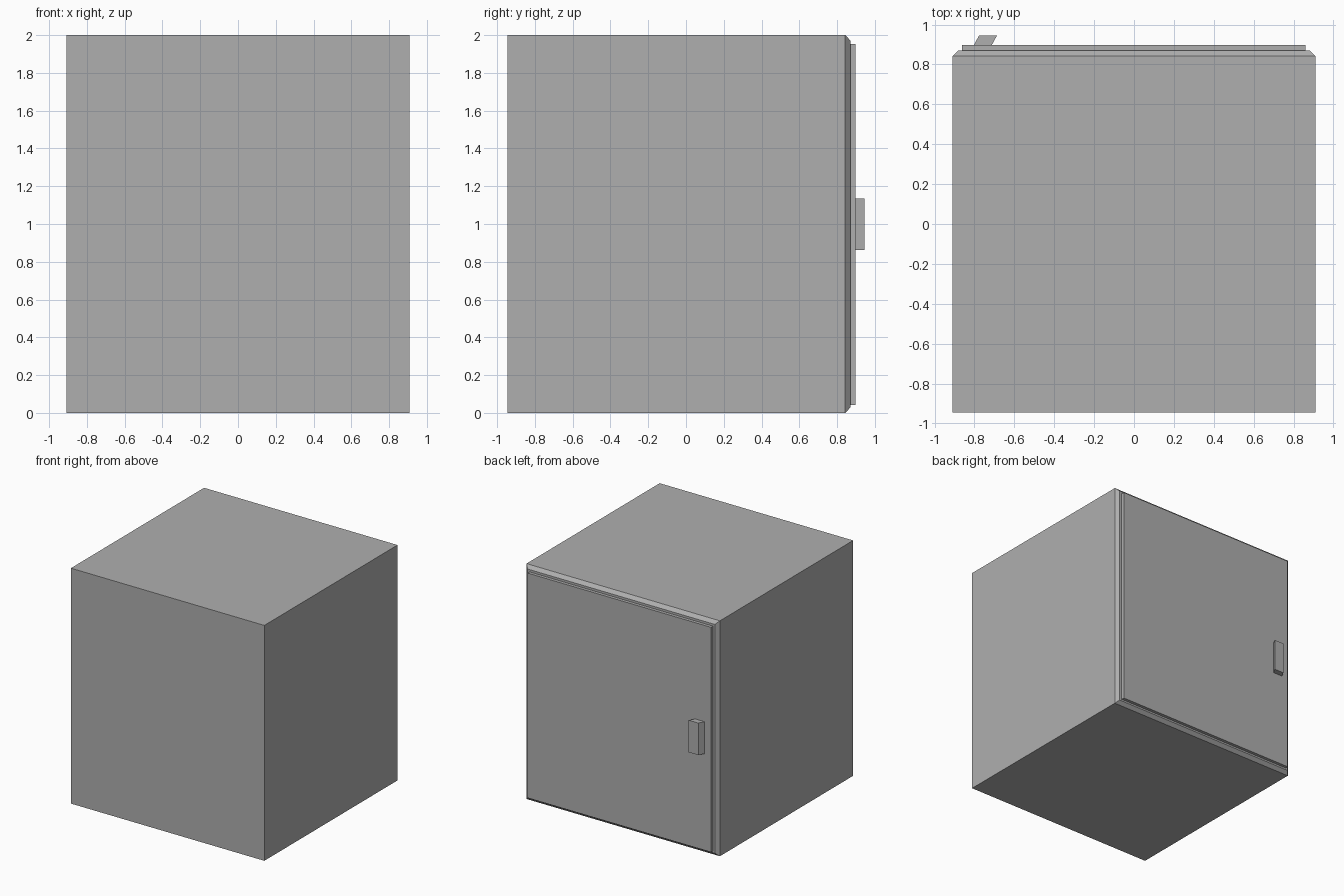
import bpy

if "Cube" in bpy.data.objects:
    bpy.data.objects.remove(bpy.data.objects["Cube"])

# Mid-grey finish shared by all parts
grey = bpy.data.materials.new("grey_finish")
grey.diffuse_color = (0.43, 0.43, 0.43, 1.0)
grey.use_nodes = True
grey.node_tree.nodes["Principled BSDF"].inputs["Base Color"].default_value = grey.diffuse_color


def loft(name, sections):
    """Solid through rectangular sections (y, x0, x1, z0, z1), capped at both ends."""
    verts, faces = [], []
    for y, x0, x1, z0, z1 in sections:
        verts += [(x0, y, z0), (x1, y, z0), (x1, y, z1), (x0, y, z1)]
    for s in range(len(sections) - 1):
        a = 4 * s
        for i in range(4):
            j = (i + 1) % 4
            faces.append((a + j, a + i, a + 4 + i, a + 4 + j))
    last = 4 * (len(sections) - 1)
    faces += [(0, 1, 2, 3), (last + 3, last + 2, last + 1, last)]
    mesh = bpy.data.meshes.new(name)
    mesh.from_pydata(verts, [], faces)
    mesh.materials.append(grey)
    obj = bpy.data.objects.new(name, mesh)
    bpy.context.collection.objects.link(obj)
    return obj


# Cabinet body with a chamfered rim around the door side
loft("cabinet_body", [
    (-0.945, -0.909, 0.909, 0.0, 2.0),
    (0.843, -0.909, 0.909, 0.0, 2.0),
    (0.870, -0.881, 0.881, 0.028, 1.972),
])

# Thin door panel, set on the rim
loft("door", [
    (0.870, -0.863, 0.860, 0.043, 1.953),
    (0.897, -0.863, 0.860, 0.043, 1.953),
])

# Slanted handle block
loft("door_handle", [
    (0.897, -0.803, -0.713, 0.863, 1.135),
    (0.945, -0.777, -0.687, 0.863, 1.135),
])
